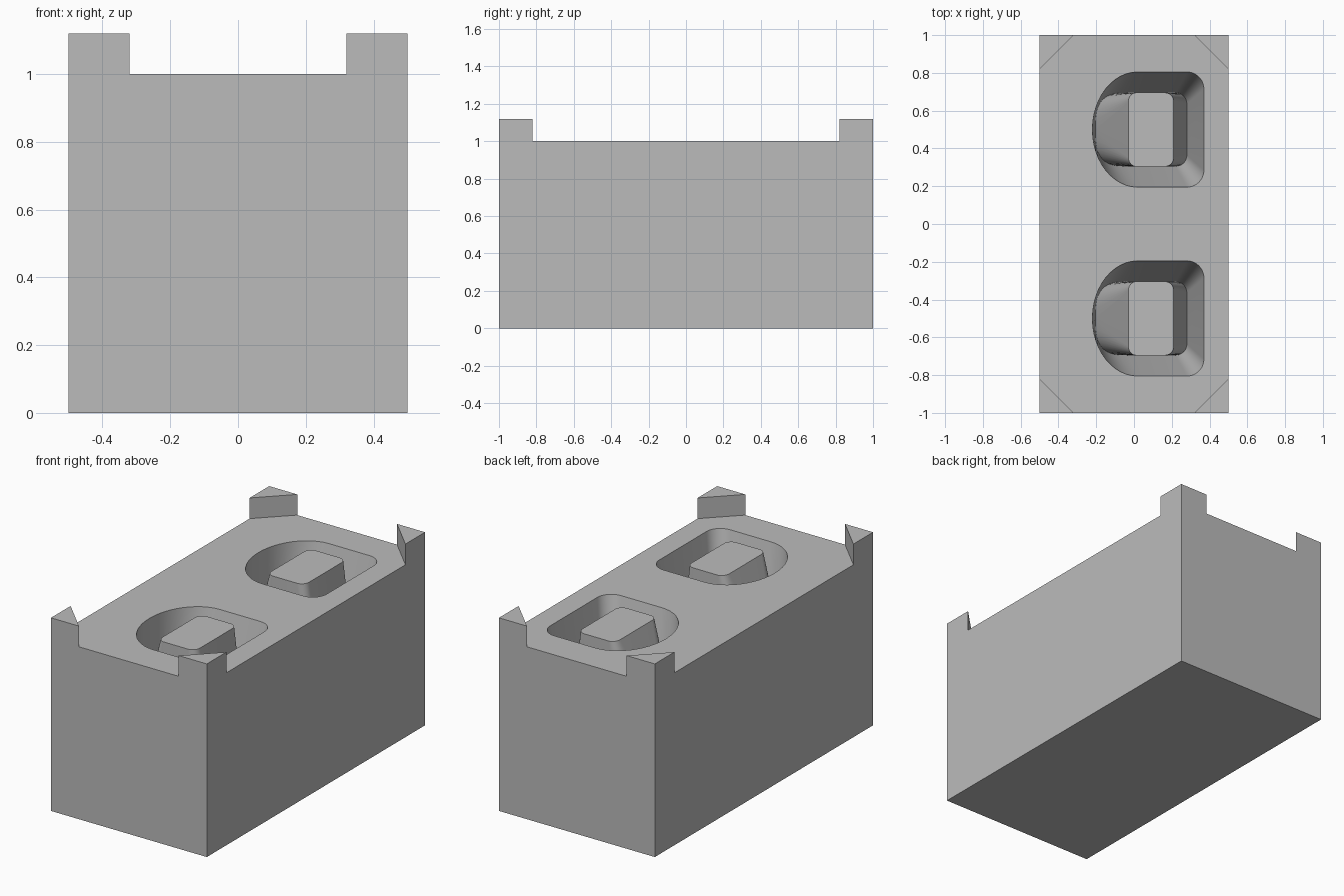
import bpy, bmesh
from math import sin, cos, pi, radians

default = bpy.data.objects.get("Cube")
if default:
    bpy.data.objects.remove(default)

grey = bpy.data.materials.new("plain_grey")
grey.use_nodes = True
colour = (0.5, 0.5, 0.5, 1)
grey.diffuse_color = colour
grey.node_tree.nodes["Principled BSDF"].inputs["Base Color"].default_value = colour

TOP, DEPTH, CORNER = 1.0, 0.5, 0.18
STEPS = 12


def finish(bm, name):
    bmesh.ops.recalc_face_normals(bm, faces=bm.faces)
    mesh = bpy.data.meshes.new(name)
    bm.to_mesh(mesh)
    bm.free()
    mesh.materials.append(grey)
    obj = bpy.data.objects.new(name, mesh)
    bpy.context.collection.objects.link(obj)
    return obj


def outline(left, right, half, left_r, right_r, power=2):
    """Closed loop with elliptical corners, mirrored across its x axis."""
    pts = []
    for i in range(STEPS + 1):
        a = i / STEPS * pi / 2
        c, s = max(cos(a), 0) ** (2 / power), sin(a) ** (2 / power)
        pts.append((left + left_r[0] * (1 - c), half - left_r[1] * (1 - s)))
    for i in range(STEPS + 1):
        a = i / STEPS * pi / 2
        pts.append((right - right_r * (1 - sin(a)), half - right_r * (1 - cos(a))))
    mirrored = [(x, -y) for x, y in reversed(pts) if abs(y) > 1e-6]
    return pts + mirrored


def ring(bm, pts, y, z):
    verts = [bm.verts.new((px, py + y, z)) for px, py in pts]
    for i, v in enumerate(verts):
        bm.edges.new((v, verts[(i + 1) % len(verts)]))
    return verts


def loft(bm, a, b):
    n = len(a)
    for i in range(n):
        j = (i + 1) % n
        bm.faces.new((a[i], a[j], b[j], b[i]))


# Rim of the recess, groove at its bottom, and top of the central post
rim = outline(-0.22, 0.37, 0.305, (0.24, 0.304), 0.09)
groove = outline(-0.205, 0.28, 0.195, (0.175, 0.194), 0.06, 3)
post = outline(-0.03, 0.21, 0.195, (0.04, 0.05), 0.045)

# Block body with two recesses, each holding a flared post
bm = bmesh.new()
rect = [(-0.5, -1), (0.5, -1), (0.5, 1), (-0.5, 1)]
base = ring(bm, rect, 0, 0)
upper = ring(bm, rect, 0, TOP)
rims = [ring(bm, rim, y, TOP) for y in (-0.5, 0.5)]
loops = [upper] + rims
top_edges = [bm.edges.get((lp[i - 1], lp[i])) for lp in loops for i in range(len(lp))]
bmesh.ops.triangle_fill(bm, use_beauty=True, edges=top_edges, normal=(0, 0, 1))
bm.faces.new(base)
loft(bm, base, upper)
for y, rim_verts in zip((-0.5, 0.5), rims):
    low = ring(bm, groove, y, TOP - DEPTH)
    high = ring(bm, post, y, TOP)
    loft(bm, rim_verts, low)
    loft(bm, low, high)
    bm.faces.new(high)
block = finish(bm, "block_body")

# Triangular stacking lugs on the four top corners
for sx, side in ((-1, "right"), (1, "left")):
    for sy, end in ((-1, "front"), (1, "back")):
        bm = bmesh.new()
        x, y = sx * 0.5, sy
        tri = [(x, y), (x - sx * CORNER, y), (x, y - sy * CORNER)]
        low, high = ring(bm, tri, 0, TOP), ring(bm, tri, 0, TOP + 0.12)
        loft(bm, low, high)
        bm.faces.new(low)
        bm.faces.new(high)
        finish(bm, f"corner_lug_{end}_{side}")

# Smooth the curved recess walls, keep edges crisp
bpy.ops.object.select_all(action="DESELECT")
block.select_set(True)
bpy.context.view_layer.objects.active = block
bpy.ops.object.shade_smooth_by_angle(angle=radians(30))
